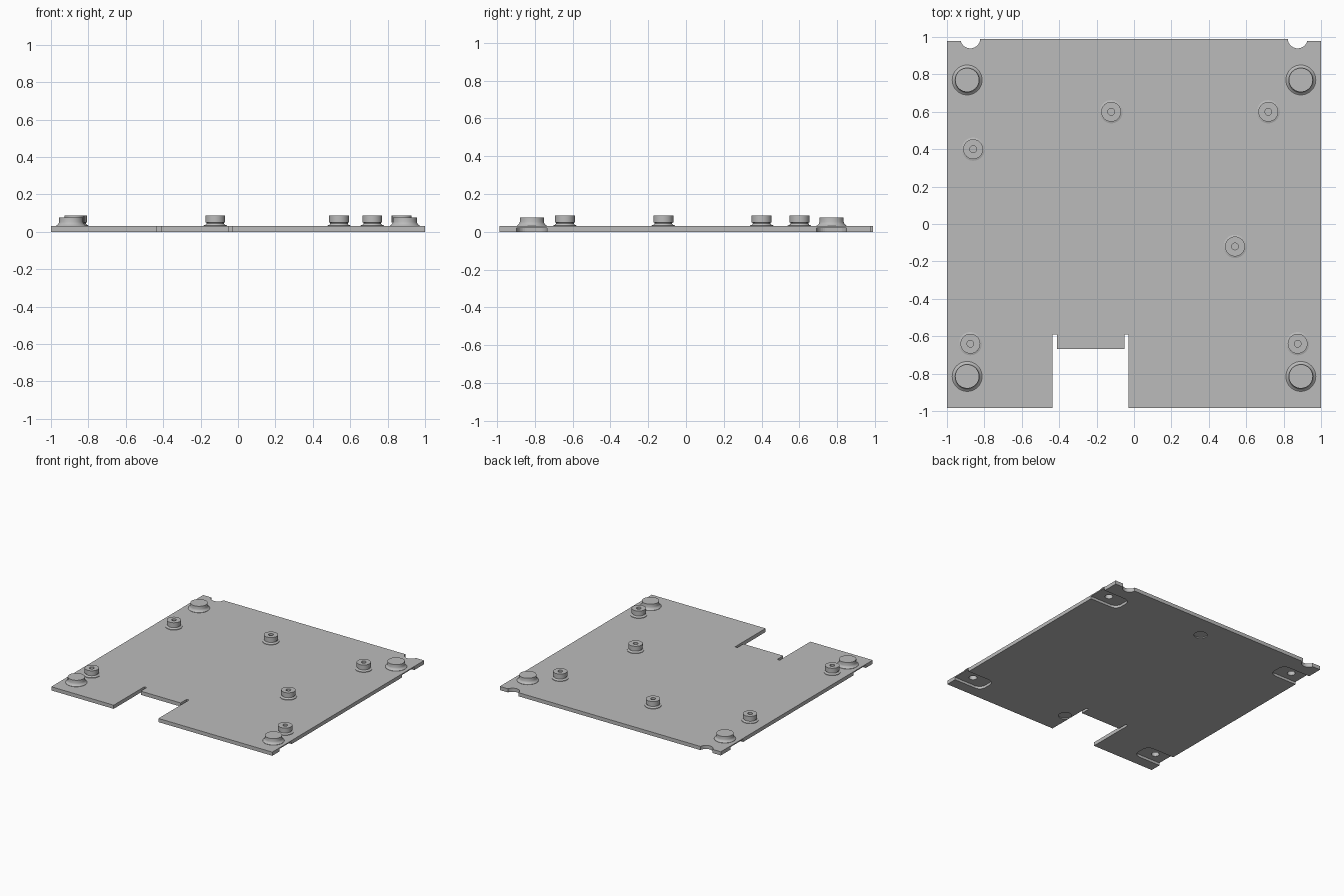
import bpy, bmesh
from math import cos, sin, pi, radians

cube = bpy.data.objects.get("Cube")
if cube:
    bpy.data.objects.remove(cube, do_unlink=True)

PLATE_TOP = 0.03
POCKET_TOP = 0.021

grey = bpy.data.materials.new("plain grey")
grey.use_nodes = True
colour = (0.5, 0.5, 0.5, 1)
grey.diffuse_color = colour
for node in grey.node_tree.nodes:
    if node.type == 'BSDF_PRINCIPLED':
        node.inputs["Base Color"].default_value = colour


def finish(name, bm):
    """Turn a bmesh into a grey object."""
    bmesh.ops.recalc_face_normals(bm, faces=bm.faces)
    mesh = bpy.data.meshes.new(name)
    bm.to_mesh(mesh)
    bm.free()
    mesh.materials.append(grey)
    obj = bpy.data.objects.new(name, mesh)
    bpy.context.collection.objects.link(obj)
    return obj


def prism(name, outline, z0, z1):
    """Extrude a flat outline between two heights."""
    bm = bmesh.new()
    face = bm.faces.new([bm.verts.new((x, y, z0)) for x, y in outline])
    top = bmesh.ops.extrude_face_region(bm, geom=[face])["geom"]
    verts = [v for v in top if isinstance(v, bmesh.types.BMVert)]
    bmesh.ops.translate(bm, verts=verts, vec=(0, 0, z1 - z0))
    return finish(name, bm)


def arc(cx, cy, r, start, end, steps):
    return [(cx + r * cos(radians(start + (end - start) * i / steps)),
             cy + r * sin(radians(start + (end - start) * i / steps)))
            for i in range(steps + 1)]


def disc(name, x, y, r, z0, z1):
    return prism(name, arc(x, y, r, 0, 360, 40)[:-1], z0, z1)


def lathe(name, profile, x, y, sides=40):
    """Spin a (radius, height) profile around the vertical axis."""
    bm = bmesh.new()
    verts = [bm.verts.new((r, 0, z)) for r, z in profile]
    edges = [bm.edges.new(pair) for pair in zip(verts, verts[1:])]
    bmesh.ops.spin(bm, geom=verts + edges, cent=(0, 0, 0), axis=(0, 0, 1),
                   angle=2 * pi, steps=sides)
    bmesh.ops.remove_doubles(bm, verts=bm.verts, dist=1e-5)
    obj = finish(name, bm)
    obj.location = (x, y, 0)
    bpy.ops.object.select_all(action='DESELECT')
    obj.select_set(True)
    bpy.context.view_layer.objects.active = obj
    bpy.ops.object.shade_smooth_by_angle(angle=radians(30))
    return obj


def cut(target, cutter):
    """Subtract a cutter, then throw it away."""
    cutter.hide_render = True
    mod = target.modifiers.new("cut", 'BOOLEAN')
    mod.operation, mod.solver, mod.object = 'DIFFERENCE', 'EXACT', cutter
    bpy.context.view_layer.objects.active = target
    bpy.ops.object.modifier_apply(modifier=mod.name)
    bpy.data.objects.remove(cutter, do_unlink=True)


# Base plate with the front opening, its tongue and the stepped back edge
plate = prism("base_plate", [
    (-1, -0.985), (-0.435, -0.985), (-0.435, -0.59), (-0.412, -0.59),
    (-0.412, -0.668), (-0.052, -0.668), (-0.052, -0.59), (-0.03, -0.59),
    (-0.03, -0.985), (1, -0.985), (1, 0.978), (0.875, 0.978), (0.875, 0.988),
    (-0.875, 0.988), (-0.875, 0.978), (-1, 0.978)], 0, PLATE_TOP)

# Round notches in the back edge
for side in (-1, 1):
    cut(plate, disc("notch_cutter", side * 0.875, 0.992, 0.053, -0.1, 0.1))

# Shallow round dimples underneath
for y in (0.8, -0.78):
    cut(plate, disc("dimple_cutter", 0.02, y, 0.05, -0.1, 0.008))

# Corner feet, each over a side-opening pocket with a small bore
foot_profile = [(0.03, 0.024), (0.08, 0.024), (0.08, 0.032), (0.073, 0.037),
                (0.067, 0.044), (0.064, 0.052), (0.064, 0.076), (0, 0.076),
                (0, 0.068), (0.03, 0.068), (0.03, 0.024)]
for y, end in ((0.77, "back"), (-0.815, "front")):
    for side, hand in ((1, "left"), (-1, "right")):
        shape = [(1.1, y - 0.08), (1.1, y + 0.08)]
        shape += arc(0.805, y + 0.025, 0.055, 90, 180, 8)
        shape += arc(0.805, y - 0.025, 0.055, 180, 270, 8)
        shape = [(side * px, py) for px, py in shape]
        cut(plate, prism("pocket_cutter", shape, -0.1, POCKET_TOP))
        cut(plate, disc("bore_cutter", side * 0.892, y, 0.03, -0.1, 0.1))
        lathe(f"{end}_{hand}_foot", foot_profile, side * 0.892, y)

# Threaded standoffs: flared base, narrow neck, wider head, blind hole
standoff_profile = [(0, 0.025), (0.062, 0.025), (0.062, 0.034), (0.052, 0.037),
                    (0.047, 0.043), (0.047, 0.048), (0.053, 0.05),
                    (0.053, 0.086), (0.018, 0.086), (0.018, 0.04), (0, 0.04)]
spots = [(-0.122, 0.6), (0.718, 0.6), (-0.86, 0.4), (0.54, -0.12),
         (-0.875, -0.64), (0.875, -0.64)]
for number, (x, y) in enumerate(spots, 1):
    lathe(f"standoff_{number}", standoff_profile, x, y)
